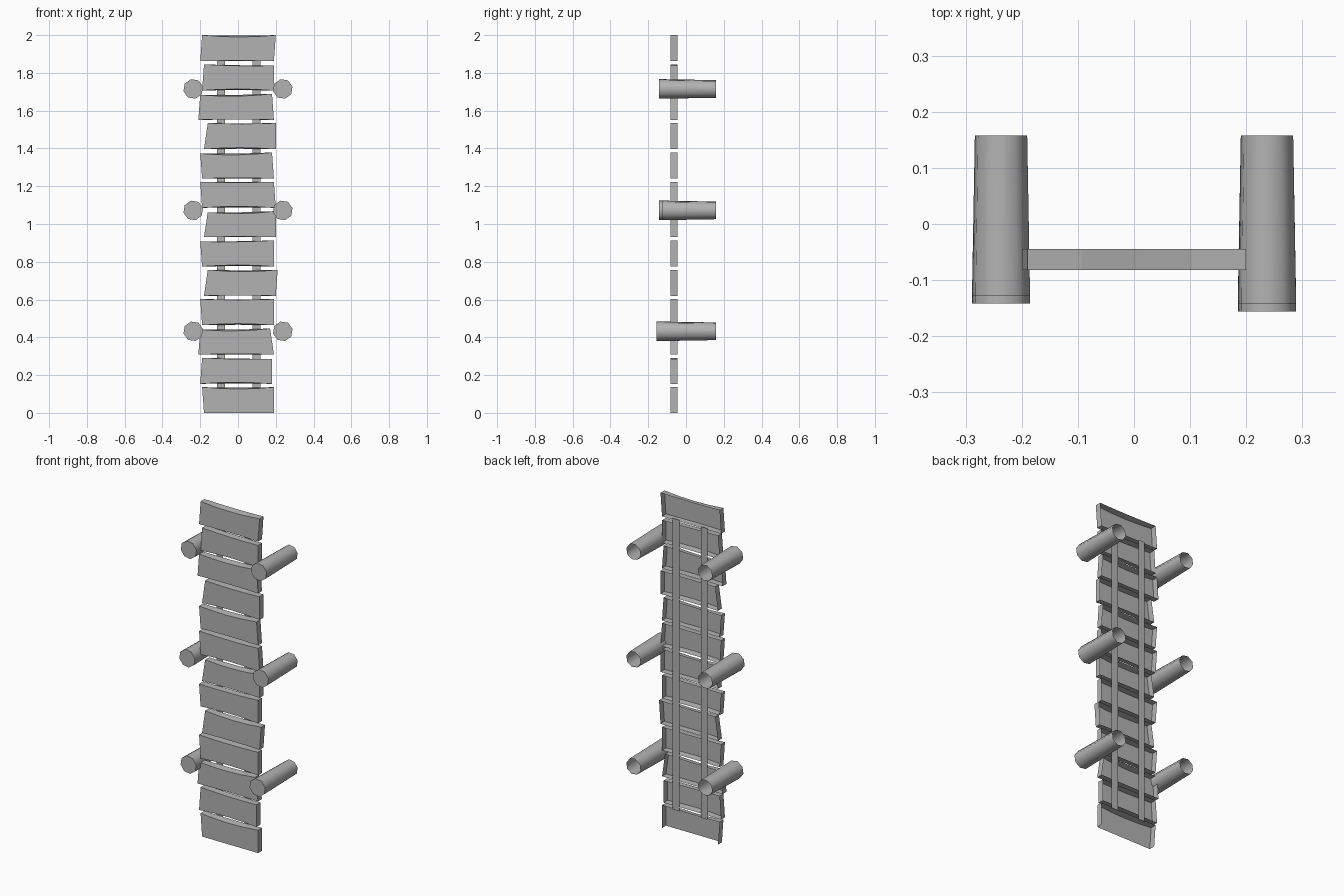
import bpy, bmesh, math

cube = bpy.data.objects.get("Cube")
if cube:
    bpy.data.objects.remove(cube)

grey = bpy.data.materials.new("weathered grey")
grey.use_nodes = True
tone = (0.45, 0.45, 0.45, 1)
grey.diffuse_color = tone
grey.node_tree.nodes["Principled BSDF"].inputs["Base Color"].default_value = tone

FRONT, BACK = -0.082, -0.045


def make_object(name, bm):
    mesh = bpy.data.meshes.new(name)
    bm.to_mesh(mesh)
    bm.free()
    mesh.materials.append(grey)
    obj = bpy.data.objects.new(name, mesh)
    bpy.context.collection.objects.link(obj)
    return obj


def lerp(a, b, t):
    return a + (b - a) * t


def plank(name, corners, top, bottom, sag, arch, has_underside):
    """Board with an open back; the front edges bow, the back edges stay straight."""
    bm = bmesh.new()
    tl, tr, bl, br = (c / 100 for c in corners)
    steps = 4
    rows = {"front_top": [], "front_low": [], "back_top": [], "back_low": []}
    for i in range(steps + 1):
        t = i / steps
        bow = 4 * t * (1 - t)
        xt, xb = lerp(tl, tr, t), lerp(bl, br, t)
        zt, zb = lerp(*top, t), lerp(*bottom, t)
        rows["front_top"].append(bm.verts.new((xt, FRONT, zt - sag * bow)))
        rows["front_low"].append(bm.verts.new((xb, FRONT, zb + arch * bow)))
        rows["back_top"].append(bm.verts.new((xt, BACK, zt - sag * bow * 0.3)))
        rows["back_low"].append(bm.verts.new((xb, BACK, zb + arch * bow * 0.3)))
    ft, fl, bt, bk = rows.values()
    for i in range(steps):
        j = i + 1
        bm.faces.new((fl[i], fl[j], ft[j], ft[i]))
        bm.faces.new((ft[i], ft[j], bt[j], bt[i]))
        if has_underside:
            bm.faces.new((bk[i], bk[j], fl[j], fl[i]))
    bm.faces.new((bk[0], fl[0], ft[0], bt[0]))
    bm.faces.new((fl[-1], bk[-1], bt[-1], ft[-1]))
    make_object(name, bm)


# Planks: left and right ends at the top edge, then at the bottom edge (hundredths)
ends = [
    (-19, 20, -20, 19), (-18, 19, -19, 19), (-20, 18, -21, 19),
    (-16, 20, -18, 20), (-20, 18, -19, 19), (-20, 19, -19, 20),
    (-16, 20, -18, 20), (-20, 19, -19, 19), (-16, 21, -18, 20),
    (-20, 19, -19, 19), (-20, 17, -21, 19), (-19, 18, -20, 18),
    (-19, 19, -18, 19),
]
tilts = [0, -1, 1, 0, 1, 0, 1, 1, 0, 0, 1, -1, 0]
last = len(ends) - 1
for i, corners in enumerate(ends):
    z = 2 - 0.1553 * i
    low = 0 if i == last else z - 0.138
    tilt = 0.006 * tilts[i]
    plank(f"plank_{i + 1}", corners, (z - max(tilt, 0), z + min(tilt, 0)),
          (low, low), 0.01 if i % 2 == 0 else 0.004,
          0 if i == last else 0.008 if i % 2 else 0.003, i != last)

# Flat battens joining the planks along the back
for side, x in (("right", -0.09), ("left", 0.098)):
    bm = bmesh.new()
    outline = [(-0.022, 0.13), (-0.022, 1.87), (0.022, 1.87), (0.022, 0.13)]
    bm.faces.new([bm.verts.new((x + dx, BACK, z)) for dx, z in outline])
    make_object(f"{side}_batten", bm)


def post(name, x, z, tip):
    """Tapered eight-sided post, capped at the front and open at the back."""
    bm = bmesh.new()
    rings = []
    for y, r in ((tip, 0.053), (tip + 0.014, 0.053), (0.158, 0.048)):
        ring = []
        for k in range(8):
            a = math.tau * (k + 0.3) / 8
            ring.append(bm.verts.new((x + r * math.cos(a), y, z + r * math.sin(a))))
        rings.append(ring)
    bm.faces.new(rings[0])
    for near, far in zip(rings, rings[1:]):
        for k in range(8):
            n = (k + 1) % 8
            bm.faces.new((near[n], near[k], far[k], far[n]))
    bmesh.ops.recalc_face_normals(bm, faces=bm.faces)
    obj = make_object(name, bm)
    bpy.ops.object.select_all(action="DESELECT")
    obj.select_set(True)
    bpy.context.view_layer.objects.active = obj
    bpy.ops.object.shade_smooth_by_angle(angle=math.radians(60))


# Posts: height, then front end of the right and left post in each pair
for level, z, right_tip, left_tip in (
    ("lower", 0.432, -0.13, -0.156),
    ("middle", 1.072, -0.142, -0.125),
    ("upper", 1.715, -0.128, -0.142),
):
    post(f"{level}_right_post", -0.237, z, right_tip)
    post(f"{level}_left_post", 0.237, z, left_tip)
